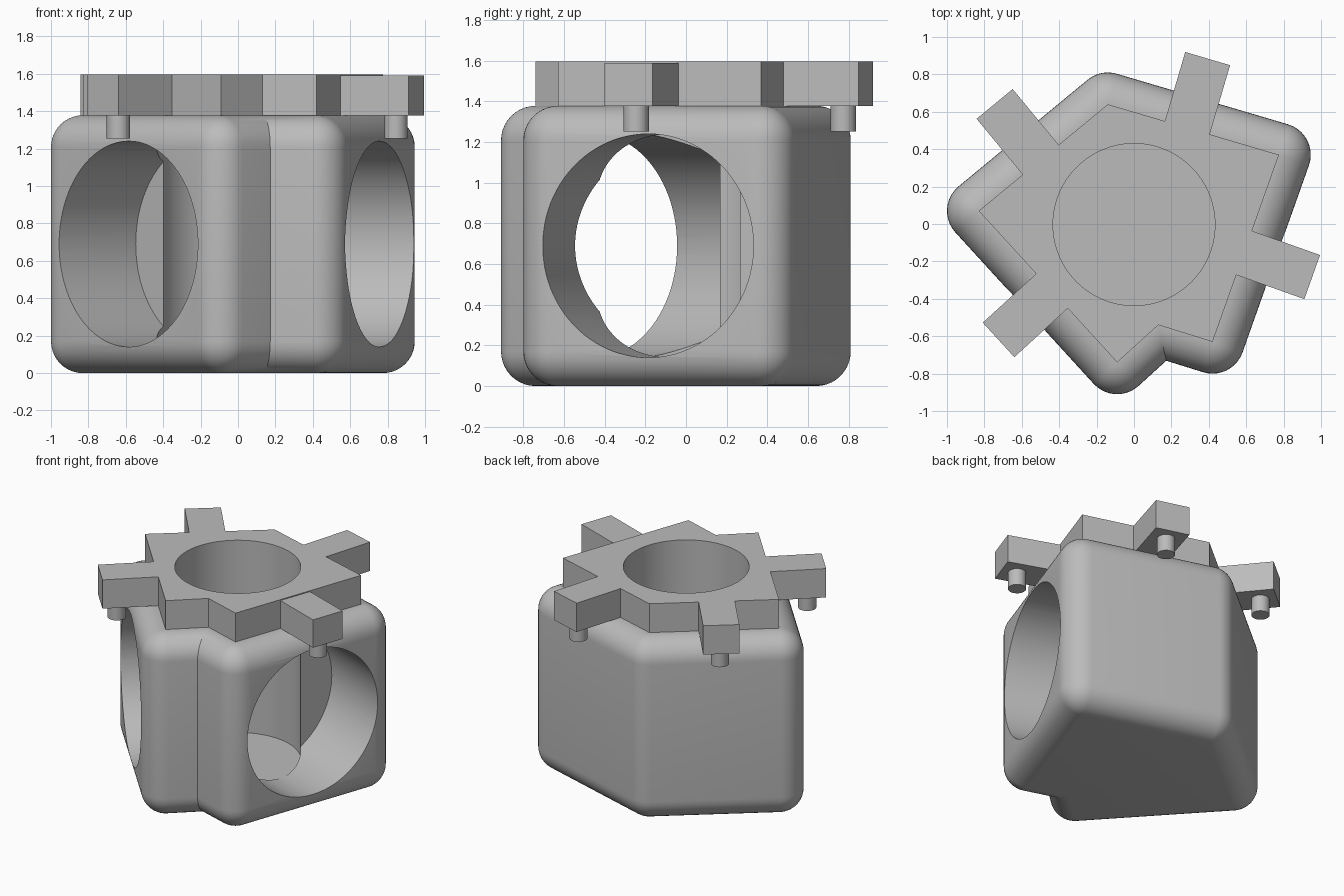
import bpy, bmesh, math
from mathutils import Vector

cube = bpy.data.objects.get("Cube")
if cube:
    bpy.data.objects.remove(cube, do_unlink=True)

grey = bpy.data.materials.new("plain_grey")
grey.use_nodes = True
COLOUR = (0.5, 0.5, 0.5, 1)
grey.diffuse_color = COLOUR
grey.node_tree.nodes["Principled BSDF"].inputs["Base Color"].default_value = COLOUR

# Plan outline shared by the plate and the flat top of the body
OUTLINE = [Vector(p) for p in ((0.775, 0.37), (-0.14, 0.64), (-0.83, 0.07),
                               (-0.09, -0.74), (0.13, -0.54), (0.42, -0.63))]
COUNT = len(OUTLINE)
ROUND = 0.17        # edge radius of the body
BODY_TOP = 1.378
PLATE_TOP = 1.597
BORE_Z, BORE_R = 0.69, 0.55
WELL_R = 0.433


def finish(name, bm):
    bmesh.ops.recalc_face_normals(bm, faces=bm.faces)
    mesh = bpy.data.meshes.new(name)
    bm.to_mesh(mesh)
    bm.free()
    mesh.materials.append(grey)
    obj = bpy.data.objects.new(name, mesh)
    bpy.context.collection.objects.link(obj)
    return obj


def activate(obj):
    bpy.ops.object.select_all(action='DESELECT')
    obj.select_set(True)
    bpy.context.view_layer.objects.active = obj


def smooth(obj):
    activate(obj)
    bpy.ops.object.shade_smooth_by_angle(angle=math.radians(30))


def loft(name, rings):
    """Skin a stack of equal rings and cap both ends."""
    bm = bmesh.new()
    loops = [[bm.verts.new(p) for p in ring] for ring in rings]
    n = len(loops[0])
    for low, high in zip(loops, loops[1:]):
        for i in range(n):
            j = (i + 1) % n
            bm.faces.new((low[i], low[j], high[j], high[i]))
    bm.faces.new(loops[0][::-1])
    bm.faces.new(loops[-1])
    bmesh.ops.remove_doubles(bm, verts=bm.verts, dist=1e-5)
    return finish(name, bm)


def cylinder(name, start, end, radius, segments=96):
    start, end = Vector(start), Vector(end)
    axis = end - start
    bm = bmesh.new()
    bmesh.ops.create_cone(bm, cap_ends=True, segments=segments, radius1=radius,
                          radius2=radius, depth=axis.length)
    bmesh.ops.rotate(bm, verts=bm.verts,
                     matrix=axis.to_track_quat('Z', 'Y').to_matrix())
    bmesh.ops.translate(bm, verts=bm.verts, vec=(start + end) / 2)
    return finish(name, bm)


def cut(obj, cutters):
    for cutter in cutters:
        mod = obj.modifiers.new("cut", 'BOOLEAN')
        mod.operation = 'DIFFERENCE'
        mod.solver = 'EXACT'
        mod.object = cutter
        activate(obj)
        bpy.ops.object.modifier_apply(modifier=mod.name)


def edge_normal(i):
    d = (OUTLINE[(i + 1) % COUNT] - OUTLINE[i % COUNT]).normalized()
    return Vector((d.y, -d.x))


def offset_ring(distance, z, steps=10):
    """Outline pushed outwards: arcs at outer corners, a mitre at the notch."""
    ring = []
    for i, p in enumerate(OUTLINE):
        a, b = edge_normal(i - 1), edge_normal(i)
        turn = math.atan2(a.x * b.y - a.y * b.x, a.dot(b))
        if turn < 0:
            ring.append((p + distance * (a + b) / (1 + a.dot(b))).to_3d())
        else:
            start = math.atan2(a.y, a.x)
            for k in range(steps + 1):
                t = start + turn * k / steps
                q = p + distance * Vector((math.cos(t), math.sin(t)))
                ring.append(q.to_3d())
    for v in ring:
        v.z = z
    return ring


# Body with rounded edges: quarter-round foot, straight wall, quarter-round top
STEPS = 10
rings = []
for base, first in ((ROUND, -90), (BODY_TOP - ROUND, 0)):
    for k in range(STEPS + 1):
        t = math.radians(first + 90 * k / STEPS)
        rings.append(offset_ring(ROUND * math.cos(t), base + ROUND * math.sin(t)))
body = loft("body", rings)

# Plate with the same outline
plate = loft("top_plate", [[(p.x, p.y, z) for p in OUTLINE]
                           for z in (BODY_TOP - 0.01, PLATE_TOP)])

# Central well and the two side bores, each stopping inside the well
well = cylinder("well_cutter", (0, -0.003, 0.137), (0, -0.003, 2), WELL_R)
cutters = [well]
for edge, depth in ((5, 0.545), (2, 0.555)):
    n = edge_normal(edge).to_3d()
    mid = ((OUTLINE[edge] + OUTLINE[(edge + 1) % COUNT]) / 2).to_3d()
    mid.z = BORE_Z
    face = mid + n * ROUND
    cutters.append(cylinder("bore_cutter", face - n * depth, face + n * 0.3, BORE_R))

cut(body, cutters)
cut(plate, [well])
for cutter in cutters:
    bpy.data.objects.remove(cutter, do_unlink=True)
smooth(body)
smooth(plate)

# Arms with a locating peg under each tip
ARM_LENGTH, ARM_HALF = 0.385, 0.125
for name, edge, root, top in (("back", 0, (0.285, 0.515), PLATE_TOP),
                              ("back_right", 1, (-0.5, 0.345), PLATE_TOP),
                              ("front_right", 2, (-0.44, -0.36), PLATE_TOP),
                              ("left", 5, (0.59, -0.155), 1.59)):
    n = edge_normal(edge)
    side = Vector((-n.y, n.x)) * ARM_HALF
    near, far = Vector(root) - n * 0.01, Vector(root) + n * ARM_LENGTH
    corners = (near - side, far - side, far + side, near + side)
    loft(name + "_arm", [[(c.x, c.y, z) for c in corners] for z in (BODY_TOP, top)])
    peg = far - n * 0.115
    smooth(cylinder(name + "_peg", (peg.x, peg.y, 1.253),
                    (peg.x, peg.y, BODY_TOP + 0.02), 0.0625, 32))
